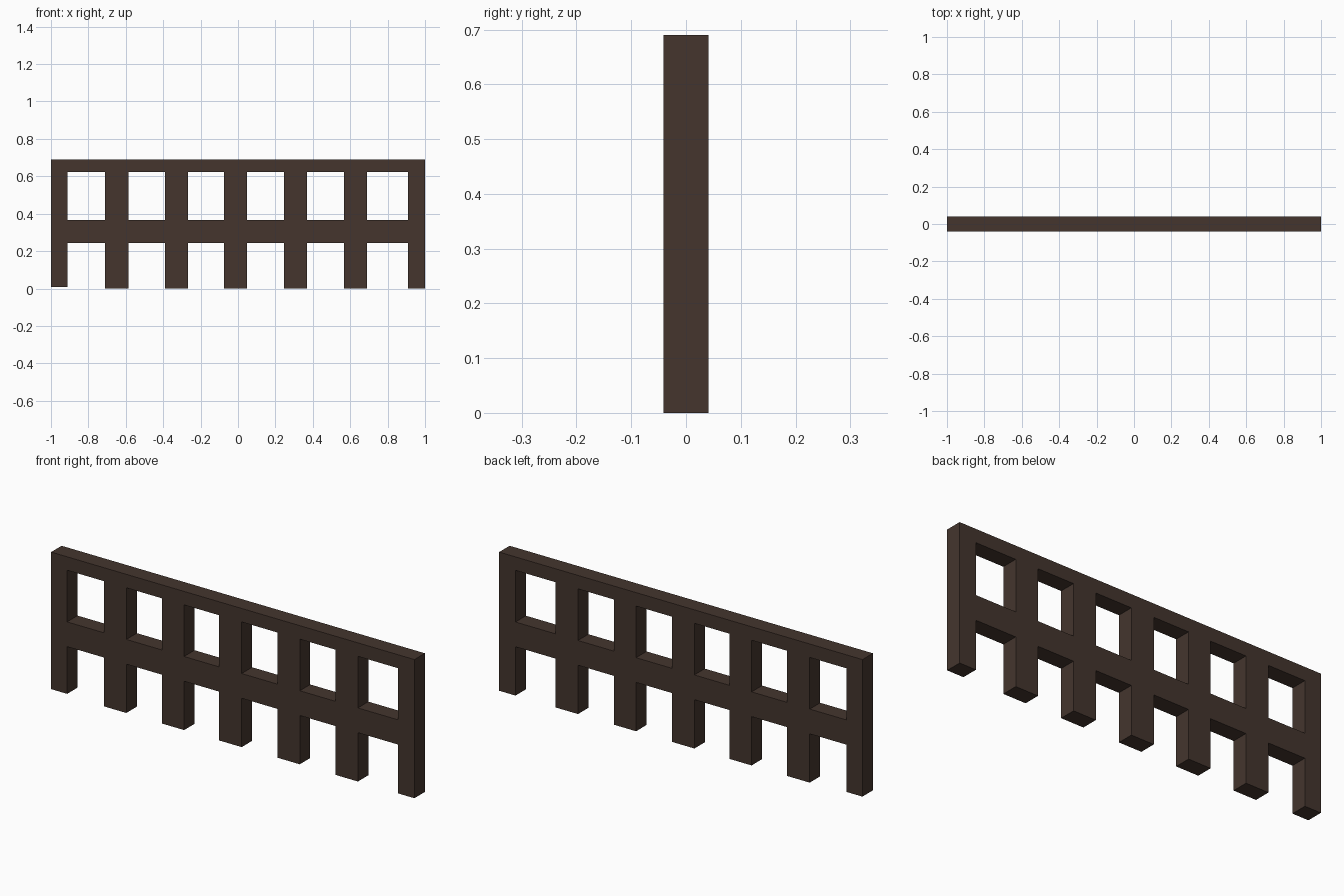
import bpy, bmesh

if "Cube" in bpy.data.objects:
    bpy.data.objects.remove(bpy.data.objects["Cube"])

HALF_DEPTH = 0.041
# left and right edges of each post
POSTS = [(-1.0, -0.912), (-0.71, -0.586), (-0.39, -0.268), (-0.075, 0.049),
         (0.246, 0.369), (0.566, 0.689), (0.91, 1.0)]
# foot, middle rail bottom and top, top rail bottom and top
LEVELS = [0.0, 0.243, 0.366, 0.623, 0.69]
RAIL_ROWS = (1, 3)

wood = bpy.data.materials.new("dark_brown_wood")
wood.diffuse_color = (0.058, 0.036, 0.027, 1)
wood.use_nodes = True
wood.node_tree.nodes["Principled BSDF"].inputs["Base Color"].default_value = wood.diffuse_color

# Front outline: a grid whose cells are filled where a post or rail passes
bm = bmesh.new()
xs = [x for post in POSTS for x in post]
grid = [[bm.verts.new((x, -HALF_DEPTH, z)) for z in LEVELS] for x in xs]
grid[0][0].co.z = grid[1][0].co.z = 0.008  # slightly shorter left post

for i in range(len(xs) - 1):
    for j in range(len(LEVELS) - 1):
        if i % 2 == 0 or j in RAIL_ROWS:
            bm.faces.new((grid[i][j], grid[i + 1][j],
                          grid[i + 1][j + 1], grid[i][j + 1]))

# Thickness: keep the front faces and extrude a copy to the back
front = bm.faces[:]
extruded = bmesh.ops.extrude_face_region(bm, geom=front, use_keep_orig=True)
back = [v for v in extruded["geom"] if isinstance(v, bmesh.types.BMVert)]
bmesh.ops.translate(bm, verts=back, vec=(0, 2 * HALF_DEPTH, 0))
bmesh.ops.recalc_face_normals(bm, faces=bm.faces[:])

mesh = bpy.data.meshes.new("railing_frame")
bm.to_mesh(mesh)
bm.free()
mesh.materials.append(wood)
railing = bpy.data.objects.new("railing_frame", mesh)
bpy.context.collection.objects.link(railing)
